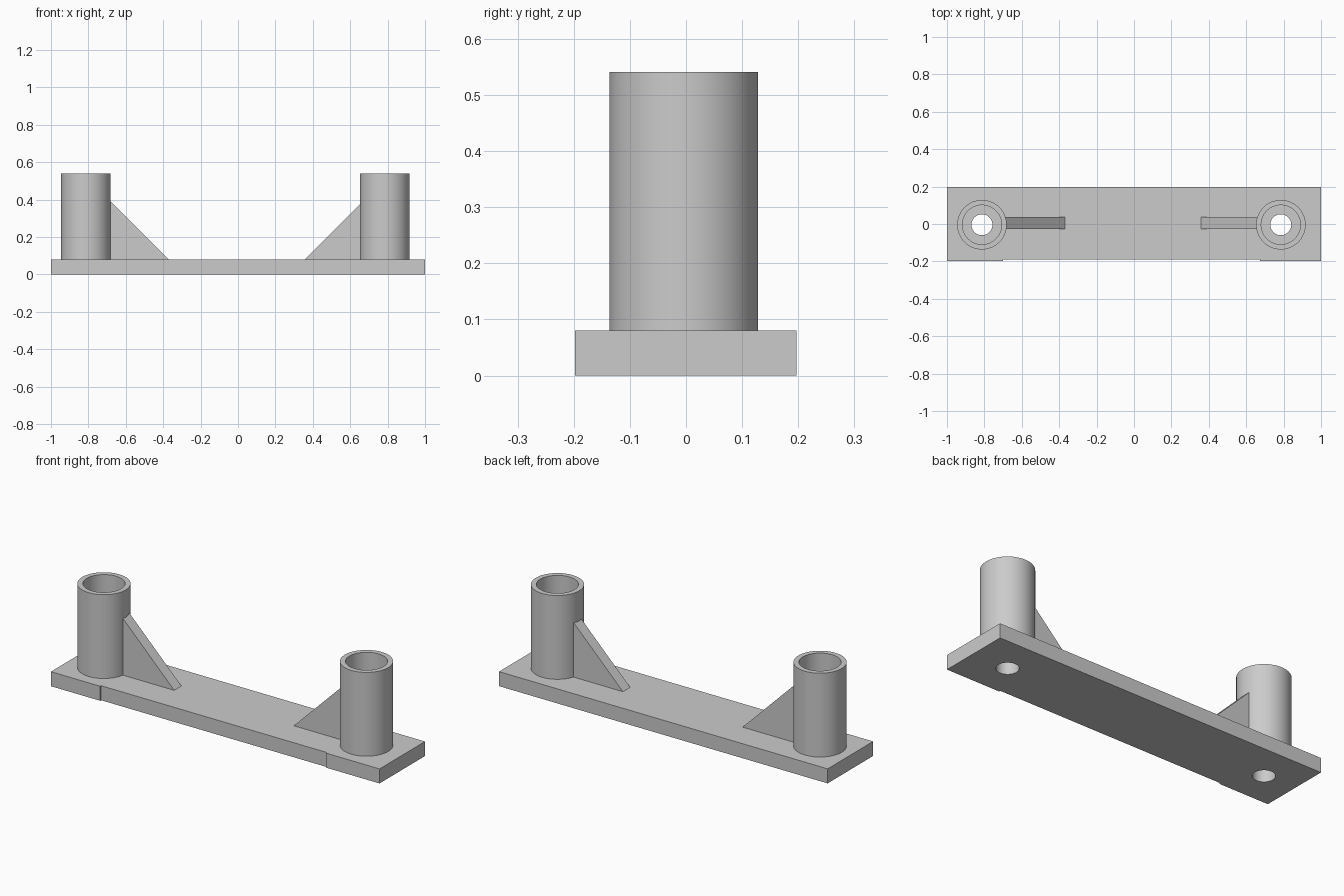
import bpy, bmesh, math
from mathutils import Matrix, Vector

if "Cube" in bpy.data.objects:
    bpy.data.objects.remove(bpy.data.objects["Cube"], do_unlink=True)

GREY = (0.6, 0.6, 0.6, 1.0)
grey = bpy.data.materials.new("plain grey")
grey.diffuse_color = GREY
grey.use_nodes = True
for node in grey.node_tree.nodes:
    if node.type == "BSDF_PRINCIPLED":
        node.inputs["Base Color"].default_value = GREY

BASE_TOP, POST_TOP, BORE_FLOOR = 0.08, 0.541, 0.215
OUTER, BORE, HOLE = 0.1325, 0.105, 0.056
POST_Y = -0.004


def finish(name, bm):
    bmesh.ops.recalc_face_normals(bm, faces=bm.faces)
    mesh = bpy.data.meshes.new(name)
    bm.to_mesh(mesh)
    bm.free()
    obj = bpy.data.objects.new(name, mesh)
    bpy.context.collection.objects.link(obj)
    mesh.materials.append(grey)
    return obj


def prism(name, points, depth):
    """Extrude a flat outline along a vector."""
    bm = bmesh.new()
    face = bm.faces.new([bm.verts.new(p) for p in points])
    ext = bmesh.ops.extrude_face_region(bm, geom=[face], use_keep_orig=True)
    verts = [g for g in ext["geom"] if isinstance(g, bmesh.types.BMVert)]
    bmesh.ops.translate(bm, verts=verts, vec=depth)
    return finish(name, bm)


def lathe(name, profile, x, y, steps=64):
    """Revolve a closed (radius, z) profile about a vertical axis."""
    bm = bmesh.new()
    verts = [bm.verts.new((r, 0, z)) for r, z in profile]
    edges = [bm.edges.new((v, verts[i - 1])) for i, v in enumerate(verts)]
    bmesh.ops.spin(bm, geom=verts + edges, cent=(0, 0, 0), axis=(0, 0, 1),
                   angle=math.tau, steps=steps, use_merge=True)
    bmesh.ops.remove_doubles(bm, verts=bm.verts, dist=0.0001)
    bmesh.ops.translate(bm, verts=bm.verts, vec=(x, y, 0))
    return finish(name, bm)


def smooth(obj):
    bpy.ops.object.select_all(action="DESELECT")
    obj.select_set(True)
    bpy.context.view_layer.objects.active = obj
    bpy.ops.object.shade_smooth_by_angle(angle=math.radians(30))


# Base plate, with a shallow step along the middle of its front edge
outline = [(-1, 0.197), (-1, -0.198), (-0.7, -0.198), (-0.7, -0.19),
           (0.675, -0.19), (0.675, -0.198), (1, -0.198), (1, 0.197)]
base = prism("base_plate", [(x, y, 0) for x, y in outline], (0, 0, BASE_TOP))

# Each end: post centre, rib toe and the direction towards the middle
for side, x, toe, inward in (("right", -0.813, -0.37, 1), ("left", 0.785, 0.358, -1)):
    # Hollow post with a wide upper bore and a narrow through hole
    post = lathe(side + "_post",
                 [(HOLE, BASE_TOP), (OUTER, BASE_TOP), (OUTER, POST_TOP),
                  (BORE, POST_TOP), (BORE, BORE_FLOOR), (HOLE, BORE_FLOOR)],
                 x, POST_Y)
    smooth(post)

    # Triangular rib at 45 degrees, sunk slightly into the post wall
    root = x + inward * 0.12
    prism(side + "_rib",
          [(root, -0.026, BASE_TOP), (toe, -0.026, BASE_TOP),
           (root, -0.026, BASE_TOP + abs(toe - root))], (0, 0.063, 0))

    # Screw hole cut through the base
    bm = bmesh.new()
    bmesh.ops.create_cone(bm, cap_ends=True, segments=64, radius1=HOLE,
                          radius2=HOLE, depth=0.4,
                          matrix=Matrix.Translation(Vector((x, POST_Y, 0.04))))
    cutter = finish(side + "_hole_cutter", bm)
    cutter.hide_render = True
    cut = base.modifiers.new(side + "_hole", "BOOLEAN")
    cut.operation = "DIFFERENCE"
    cut.solver = "EXACT"
    cut.object = cutter
    bpy.context.view_layer.objects.active = base
    bpy.ops.object.modifier_apply(modifier=cut.name)
    bpy.data.objects.remove(cutter, do_unlink=True)

smooth(base)
